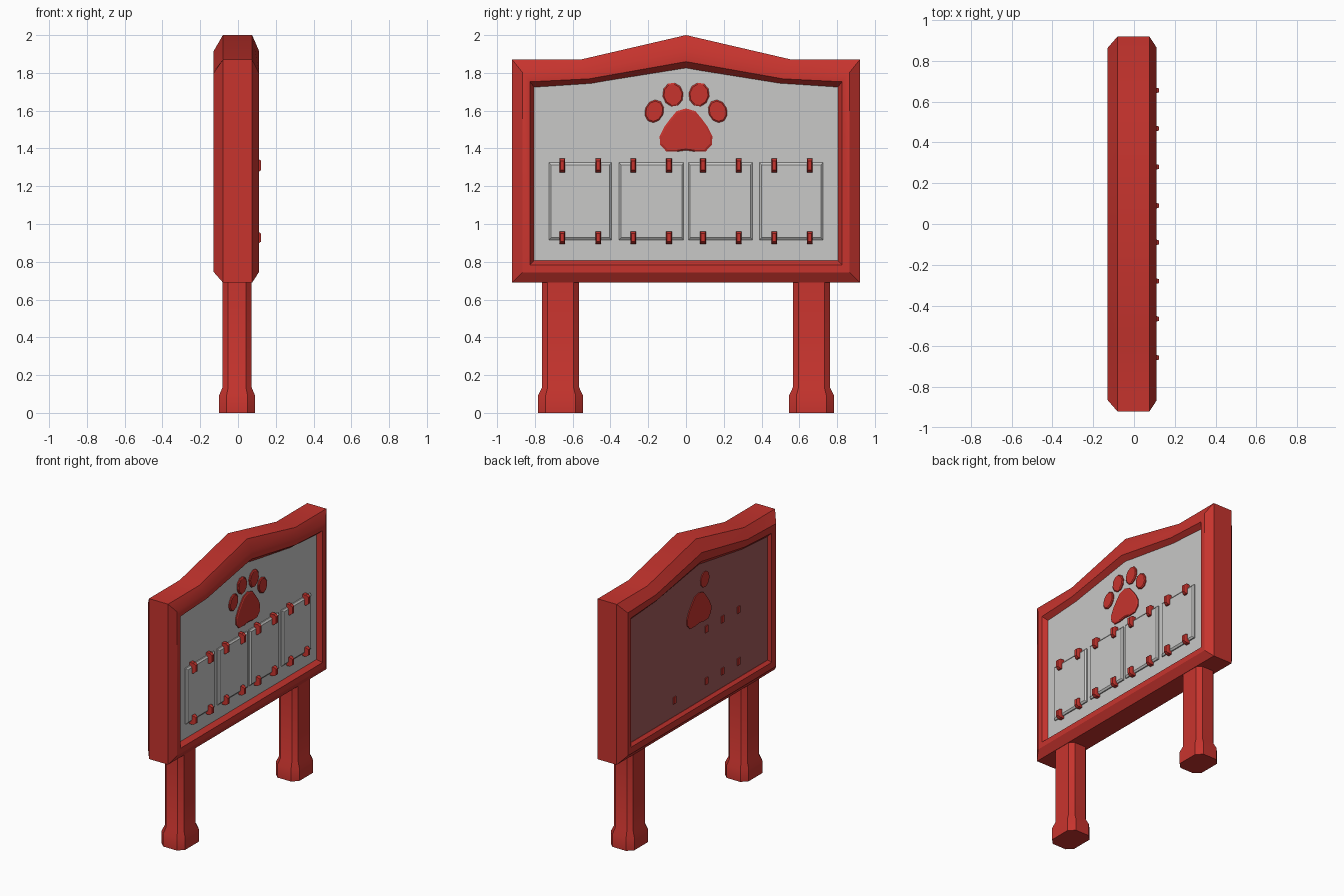
import bpy, bmesh, math
from mathutils import Vector

if "Cube" in bpy.data.objects:
    bpy.data.objects.remove(bpy.data.objects["Cube"])


def material(name, rgb):
    m = bpy.data.materials.new(name)
    m.diffuse_color = (*rgb, 1)
    m.use_nodes = True
    m.node_tree.nodes["Principled BSDF"].inputs["Base Color"].default_value = m.diffuse_color
    return m


RED = material("red paint", (0.57, 0.034, 0.027))
GREY = material("light grey", (0.58, 0.58, 0.57))
ROSE = material("dusty rose back", (0.36, 0.105, 0.105))


def loft(name, rings, mats, closed=False, smooth=None):
    """Skin a list of equal-length vertex rings; cap the ends unless closed."""
    bm = bmesh.new()
    vs = [[bm.verts.new(p) for p in r] for r in rings]
    n = len(vs[0])
    pairs = list(zip(vs, vs[1:])) + ([(vs[-1], vs[0])] if closed else [])
    for a, b in pairs:
        for i in range(n):
            j = (i + 1) % n
            bm.faces.new((a[i], a[j], b[j], b[i]))
    if not closed:
        bm.faces.new(vs[0])
        bm.faces.new(vs[-1])
    bmesh.ops.recalc_face_normals(bm, faces=bm.faces)
    me = bpy.data.meshes.new(name)
    bm.to_mesh(me)
    bm.free()
    ob = bpy.data.objects.new(name, me)
    bpy.context.collection.objects.link(ob)
    for m in mats:
        me.materials.append(m)
    if smooth:
        bpy.ops.object.select_all(action='DESELECT')
        ob.select_set(True)
        bpy.context.view_layer.objects.active = ob
        bpy.ops.object.shade_smooth_by_angle(angle=math.radians(smooth))
    return ob


def plate(name, outline, x0, x1, mats, inset=0.0, edge=0.0):
    """Extrude a y-z outline along x, with a front edge shrunk by a factor."""
    c = sum((Vector(p) for p in outline), Vector((0, 0))) / len(outline)
    top = [c + (Vector(p) - c) * (1 - inset) for p in outline]
    rings = [[(x0, y, z) for y, z in outline],
             [(x1 - edge, y, z) for y, z in outline]]
    if edge:
        rings.append([(x1, y, z) for y, z in top])
    return loft(name, rings, mats)


def box_outline(y0, y1, z0, z1):
    return [(y0, z0), (y1, z0), (y1, z1), (y0, z1)]


# Frame: gabled outline swept with a chamfered cross-section
outer = [(-.92, .69), (.92, .69), (.92, 1.87), (.56, 1.87), (0, 2.0), (-.56, 1.87), (-.92, 1.87)]
inner = [(-.80, .81), (.80, .81), (.80, 1.72), (.50, 1.74), (0, 1.82), (-.50, 1.74), (-.80, 1.72)]
section = [(0, -.105), (.15, -.125), (.52, -.13), (1, -.08), (1, .075), (.55, .11), (.22, .11), (0, .07)]
loft("frame", [[(x, a[0] + (b[0] - a[0]) * t, a[1] + (b[1] - a[1]) * t)
                for a, b in zip(inner, outer)] for t, x in section],
     [RED], closed=True, smooth=30)

# Board: grey in front, rose behind
board = plate("board", [(y * 1.01, z + (.006 if z > 1 else -.006)) for y, z in inner],
              -.102, .076, [GREY, ROSE])
for f in board.data.polygons:
    f.material_index = 1 if f.normal.x < -.5 else 0


# Posts with wider feet
def oct_ring(cy, hy, hx, z, c):
    pts = [(hx, hy - c), (hx - c, hy), (c - hx, hy), (-hx, hy - c),
           (-hx, c - hy), (c - hx, -hy), (hx - c, -hy), (hx, c - hy)]
    return [(x - .005, cy + y, z) for x, y in pts]


for side, s in (("left", -1), ("right", 1)):
    loft(side + "_post", [oct_ring(s * .664, hy, hx, z, c) for hy, hx, z, c in
         ((.12, .096, 0, .04), (.12, .096, .09, .04), (.098, .077, .135, .03), (.098, .077, .72, .03))],
         [RED], smooth=35)

# Posters
for i, (a, b) in enumerate(((-.725, -.395), (-.355, -.012), (.012, .352), (.39, .725))):
    plate(f"poster_{i + 1}", box_outline(a, b, .915, 1.325), .07, .093, [GREY], .06, .009)

# Clips holding the posters; some pierce the board to the back
through = {(.28, 0), (-.09, 0), (-.28, 0), (-.46, 0), (-.09, 1), (-.28, 1), (-.46, 1)}
for y in (-.655, -.465, -.28, -.09, .09, .28, .468, .655):
    for row, z in enumerate((.928, 1.31)):
        h = .033 if row == 0 else .038
        plate("clip", box_outline(y - .015, y + .015, z - h, z + h), .07, .122, [RED], .35, .018)
        if (round(y, 2), row) in through or (y == -.465 and row < 2):
            plate("clip_back", box_outline(y - .016, y + .016, z - .025, z + .025),
                  -.108, -.10, [RED])


# Paw mark: one pad and four toes
def toe(cy, cz, ry, rz, tilt):
    out = []
    for k in range(10):
        a = math.tau * k / 10
        u, v = ry * math.cos(a), rz * math.sin(a)
        out.append((cy + u * math.cos(tilt) - v * math.sin(tilt),
                    cz + u * math.sin(tilt) + v * math.cos(tilt)))
    return out


half = [(0, 1.39), (.05, 1.383), (.105, 1.385), (.137, 1.42), (.14, 1.465),
        (.115, 1.515), (.085, 1.555), (.05, 1.597), (0, 1.612)]
pad = half + [(-y, z) for y, z in half[-2:0:-1]]
plate("paw_pad", pad, .07, .088, [RED], .08, .005)
plate("paw_pad_back", pad, -.109, -.10, [RED])
for s in (-1, 1):
    plate("outer_toe", toe(s * .168, 1.597, .05, .062, s * .35 * -1 * -1), .07, .088, [RED], .12, .005)
    plate("inner_toe", toe(s * .069, 1.685, .055, .064, s * -.15), .07, .088, [RED], .12, .005)
plate("inner_toe_back", toe(-.069, 1.685, .05, .058, .15), -.108, -.10, [RED])
